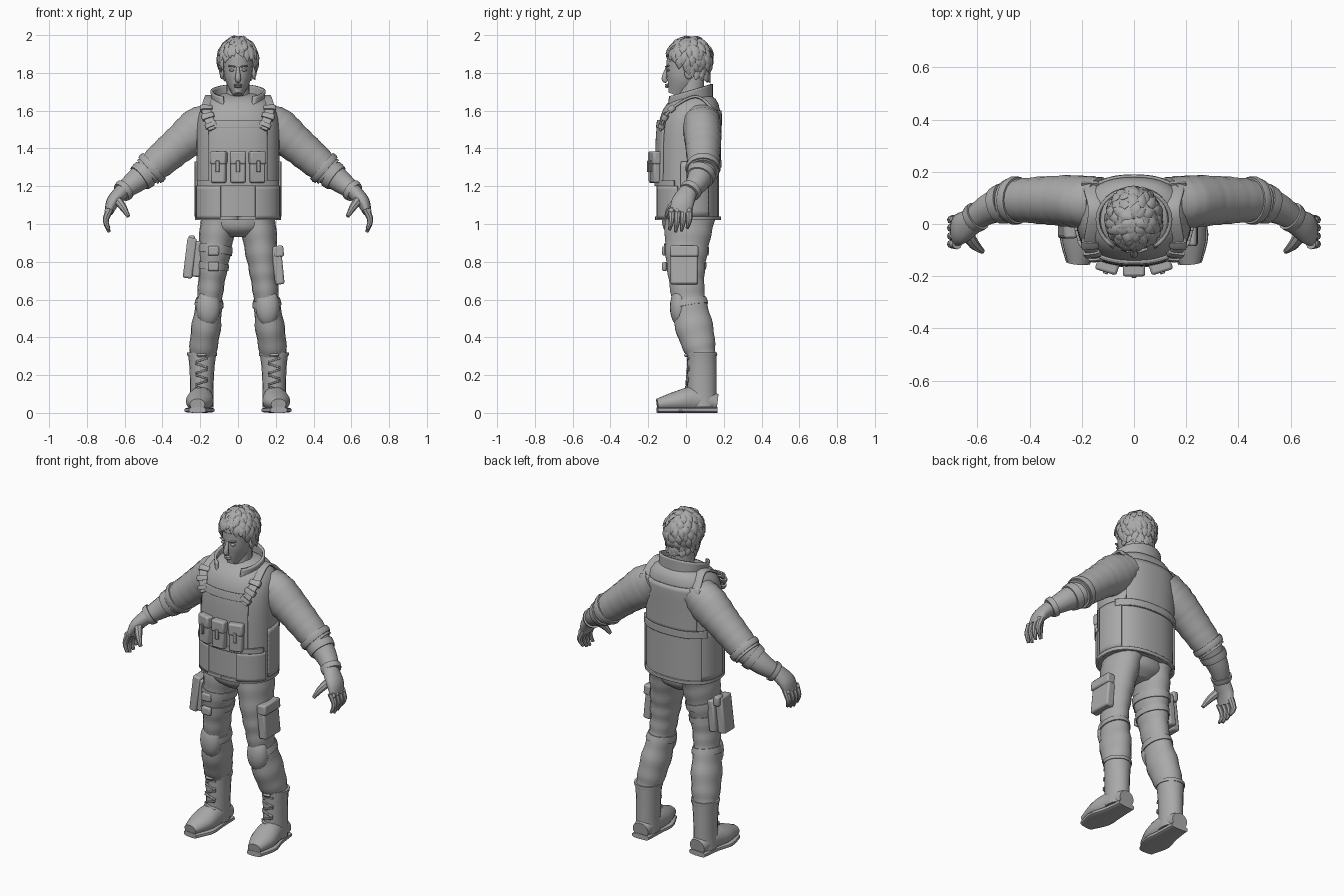
import bpy, bmesh, math, random
from mathutils import Vector, Matrix

random.seed(4)
if "Cube" in bpy.data.objects:
    bpy.data.objects.remove(bpy.data.objects["Cube"])

grey = bpy.data.materials.new("plain grey")
grey.use_nodes = True
grey.diffuse_color = (.4, .4, .4, 1)
grey.node_tree.nodes["Principled BSDF"].inputs["Base Color"].default_value = grey.diffuse_color
across, back, up = Vector((1, 0, 0)), Vector((0, 1, 0)), Vector((0, 0, 1))
parts = []


def finish(name, bm, bevel=0, thick=0):
    bmesh.ops.recalc_face_normals(bm, faces=bm.faces)
    mesh = bpy.data.meshes.new(name)
    bm.to_mesh(mesh)
    bm.free()
    mesh.materials.append(grey)
    part = bpy.data.objects.new(name, mesh)
    bpy.context.collection.objects.link(part)
    if thick:
        shell = part.modifiers.new("thickness", "SOLIDIFY")
        shell.thickness, shell.offset = thick, 0
    if bevel:
        rounding = part.modifiers.new("rounding", "BEVEL")
        rounding.width, rounding.segments = bevel, 2
    parts.append(part)


def power(value, exponent):
    return math.copysign(abs(value) ** exponent, value)


def spline(values, t):
    """Smooth value at t along an evenly spaced list of numbers or vectors."""
    last = len(values) - 1
    if not last:
        return values[0]
    i = min(int(t * last), last - 1)
    f = t * last - i
    a, b, c, d = values[max(i - 1, 0)], values[i], values[i + 1], values[min(i + 2, last)]
    return b + ((c - a) * f + (a * 2 - b * 5 + c * 4 - d) * f ** 2 + (b * 3 - a - c * 3 + d) * f ** 3) * .5


def add_loft(bm, rings):
    loops = [[bm.verts.new(point) for point in ring] for ring in rings]
    for low, high in zip(loops, loops[1:]):
        for k in range(len(low)):
            bm.faces.new((low[k - 1], low[k], high[k], high[k - 1]))
    bm.faces.new(loops[0])
    bm.faces.new(loops[-1])


def loft(name, rings):
    bm = bmesh.new()
    add_loft(bm, rings)
    finish(name, bm)


def ring_maker(path, widths, depths=None, ref=back, sides=18, square=1, folds=0):
    """Give a function that returns the cross-section at t along the path."""
    path = [Vector(p) for p in path]
    depths = depths or widths

    def ring(t, grow=0):
        tangent = spline(path, min(t + .01, 1)) - spline(path, max(t - .01, 0))
        v = (ref - tangent * ref.dot(tangent) / tangent.length_squared).normalized()
        u = v.cross(tangent.normalized())
        grow += folds * math.sin(t * 50)
        angles = [math.tau * k / sides for k in range(sides)]
        return [spline(path, t) + u * (spline(widths, t) + grow) * power(math.cos(a), square)
                + v * (spline(depths, t) + grow) * power(math.sin(a), square) for a in angles]
    return ring


def limb(name, *shape, steps=20, **options):
    ring = ring_maker(*shape, **options)
    loft(name, [ring(i / steps) for i in range(steps + 1)])
    return ring


def band(name, ring, start, end, grow):
    """A raised band around a limb."""
    middle = (start + end) / 2
    loft(name, [ring(start), ring(start, grow), ring(middle, grow * 1.2), ring(end, grow), ring(end)])


def box(name, centre, size, turn=0, roll=0, bevel=.01):
    bm = bmesh.new()
    place = Matrix.Translation(centre) @ Matrix.Rotation(turn, 4, "Z") @ Matrix.Rotation(roll, 4, "Y")
    bmesh.ops.create_cube(bm, size=1, matrix=place @ Matrix.Diagonal((*size, 1)))
    finish(name, bm, bevel=bevel)


def ball(name, centre, radii):
    bm = bmesh.new()
    place = Matrix.Translation(centre) @ Matrix.Diagonal((*radii, 1))
    bmesh.ops.create_uvsphere(bm, u_segments=20, v_segments=12, radius=1, matrix=place)
    finish(name, bm)


def sheet(name, point, thick, rows=10, columns=30):
    bm = bmesh.new()
    grid = [[bm.verts.new(point(i / rows, j / columns)) for j in range(columns + 1)] for i in range(rows + 1)]
    for low, high in zip(grid, grid[1:]):
        for j in range(columns):
            bm.faces.new((low[j], low[j + 1], high[j + 1], high[j]))
    finish(name, bm, thick=thick)


# Vest: straight sides that round over into the shoulders
def on_vest(z, angle, off=0):
    rise = (z - 1) / .7
    shrink = math.sqrt(1 - rise ** 12)
    x = (.22 * shrink + off) * power(math.sin(angle), .85)
    y = (.165 * shrink + off) * power(math.cos(angle), .85)
    return Vector((x, .01 + .045 * rise ** 6 - y, z))


VEST_LOW, VEST_HIGH = 1.02, 1.69
loft("vest_body", [[on_vest(VEST_LOW + (VEST_HIGH - VEST_LOW) * i / 24, math.tau * k / 40)
                    for k in range(40)] for i in range(25)])


def panel(name, low, high, start, end, off=.003):
    sheet(name, lambda i, j: on_vest(low + (high - low) * i, start + (end - start) * j, off), .012)


panel("chest_panel", 1.2, 1.55, -.7, .7)
panel("chest_top_band", 1.51, 1.55, -.7, .7, .007)
panel("back_panel", 1.33, 1.6, math.pi - .8, math.pi + .8)
panel("back_band", 1.3, 1.34, 2, math.tau - 2, .007)
panel("waist_band", 1.2, 1.23, -1.2, 1.2, .006)
panel("hem", VEST_LOW, 1.04, 0, math.tau)
for side in (1, -1):
    panel("front_skirt", 1.03, 1.2, side * .36, side * 1.3)
    panel("side_panel", 1.04, 1.33, side * 1.4, side * 2.2)

# Pouches on the belly, each with a flap and a closing tab
for k in (-1, 0, 1):
    x, y, turn = .1 * k, -.17 + .015 * abs(k), .3 * k
    box("pouch", (x, y, 1.3), (.08, .055, .165), turn)
    box("pouch_flap", (x, y, 1.35), (.086, .062, .07), turn)
    box("pouch_tab", (x * 1.08, y - .03, 1.305), (.02, .012, .06), turn, bevel=.003)

# Neck and open standing collar
limb("neck", [(0, -.02, 1.52), (0, .02, 1.64), (0, .03, 1.8)], [.09, .065, .06], [.1, .07, .07])


def on_collar(i, j):
    angle = .6 + (math.tau - 1.2) * j
    front = (1 + math.cos(angle)) / 2
    low = Vector((.125 * math.sin(angle), .035 - (.1 + .07 * front) * math.cos(angle), 1.645 - .1 * front))
    high = Vector((.14 * math.sin(angle), .015 - .12 * math.cos(angle), 1.74 - .07 * front))
    return low.lerp(high, i)


sheet("collar", on_collar, .014)

# Head and face
ball("skull", (0, .01, 1.87), (.085, .11, .1))
limb("face", [(0, -.05, 1.68), (0, -.02, 1.76), (0, 0, 1.86)], [.025, .066, .082], [.045, .085, .105])
limb("nose", [(0, -.1, 1.83), (0, -.115, 1.77), (0, -.1, 1.755)], [.007, .015, .01], steps=8)
for z in (1.737, 1.727):
    ball("lip", (0, -.1, z), (.022, .012, .006))
for side in (1, -1):
    ball("eye", (.033 * side, -.095, 1.815), (.014, .01, .007))
    box("brow", (.034 * side, -.1, 1.835), (.04, .012, .008), .35 * side, -.1 * side, .003)
    ball("ear", (.084 * side, .015, 1.8), (.012, .024, .034))


# Hair: a cap under overlapping pointed locks
def on_hair(drop, angle, grow=1):
    wide = math.sin(drop) if drop < math.pi / 2 else max(math.sin(drop), .84)
    x, y = .1 * wide * math.sin(angle), -.115 * wide * math.cos(angle)
    return Vector((0, .02, 1.87)) + Vector((x, y, .115 * math.cos(drop))) * grow


def hairline(angle):
    return .95 + 1.5 * ((1 - math.cos(angle)) / 2) ** .8


sheet("hair_cap", lambda i, j: on_hair(.03 + i * hairline(math.tau * j), math.tau * j), .012)
bm = bmesh.new()
for row in range(8):
    count = 6 + 3 * min(row, 5)
    for k in range(count):
        angle = math.tau * (k + row % 2 / 2 + random.uniform(-.25, .25)) / count
        root = (.06 + row / 7 * .94) * hairline(angle)
        length, sway = random.uniform(.4, .6), random.uniform(-.2, .2)
        lift = random.uniform(.05, .15)
        path = [on_hair(root + length * f, angle + sway * f, 1 + lift * f) for f in (0, .4, .7, 1)]
        outward = Vector((math.sin(angle), -math.cos(angle), .4))
        ring = ring_maker(path, [.019, .022, .013, .001], [.009, .01, .006, .001], ref=outward, sides=6)
        add_loft(bm, [ring(i / 5) for i in range(6)])
finish("hair_locks", bm)

limb("trouser_seat", [(0, .01, 1.08), (0, .01, .93)], [.19, .19, .17, .08], [.14, .14, .13, .08])

for s in (1, -1):
    # Sleeve, rolled cuffs and forearm
    sleeve = limb("sleeve", [(.13 * s, .08, 1.56), (.3 * s, .09, 1.43), (.48 * s, .09, 1.275)],
                  [.09, .115, .1, .09, .08], [.1, .1, .09, .08], folds=.002)
    band("rolled_cuff", sleeve, .86, .95, .008)
    band("cuff_edge", sleeve, .96, 1, .004)
    forearm = limb("forearm", [(.46 * s, .09, 1.29), (.55 * s, .06, 1.22), (.62 * s, .015, 1.165)],
                   [.075, .06, .043])
    band("sleeve_lining", forearm, .2, .35, .008)

    # Glove
    band("glove_cuff", forearm, .8, .98, .01)
    limb("palm", [(.6 * s, .02, 1.185), (.66 * s, -.015, 1.12), (.684 * s, -.03, 1.06)],
         [.042, .036, .022], [.045, .06, .056])
    for k in range(4):
        y, short = .016 - .031 * k, (.02, .005, 0, .012)[k]
        limb("finger", [(.677 * s, y, 1.08), (.7 * s, y, 1.02), (.683 * s, y - .01, .957 + short)],
             [.02, .016, .008], sides=8, steps=8)
        ball("knuckle", (.69 * s, y, 1.07), (.016, .014, .016))
    limb("thumb", [(.645 * s, -.03, 1.135), (.61 * s, -.08, 1.09), (.58 * s, -.105, 1.04)],
         [.026, .02, .01], sides=8, steps=8)

    # Shoulder strap with buckles
    strap = limb("shoulder_strap", [on_vest(1.5, .55 * s, .01), on_vest(1.6, .85 * s, .012),
                                    (.15 * s, .05, 1.675), on_vest(1.6, (math.pi - .85) * s, .012),
                                    on_vest(1.5, (math.pi - .6) * s, .01)],
                 [.008], [.025], ref=across, square=.5)
    for t in (.05, .15, .25, .75, .85):
        band("strap_buckle", strap, t, t + .05, .008)

    # Trouser leg with folds, and knee pad
    leg = limb("trouser_leg", [(.1 * s, .02, 1.05), (.13 * s, 0, .8), (.155 * s, .02, .56), (.19 * s, .085, .3)],
               [.095, .09, .076, .067, .078, .07], [.138, .12, .1, .09, .1, .075], steps=40, folds=.002)
    band("knee_strap", leg, .61, .66, .006)
    ball("knee_pad", (.157 * s, -.035, .56), (.064, .05, .1))

    # Boot shaft, foot, sole and laces
    shaft = limb("boot_shaft", [(.19 * s, .085, .32), (.193 * s, .085, .03)], [.076, .066, .062, .064], [.077])
    band("boot_top", shaft, 0, .1, .004)
    path = [(.19 * s, .165, .055), (.195 * s, .05, .07), (.205 * s, -.05, .06), (.215 * s, -.152, .045)]
    limb("boot_foot", path, [.05, .065, .072, .04], [.045, .07, .055, .03], ref=up)
    limb("boot_sole", [(x, y, .015) for x, y, z in path], [.055, .065, .08, .045], [.015], ref=up, square=.6)
    for k in range(6):
        box("boot_lace", (.192 * s, .004 + .002 * k, .13 + .03 * k), (.07, .016, .01),
            roll=.3 * (-1) ** k, bevel=.003)
    box("lace_knot", (.192 * s, 0, .305), (.05, .02, .02))

    # Thigh gear: cargo pocket on the left, strapped holster on the right
    if s > 0:
        box("cargo_pocket", (.212, -.01, .78), (.05, .145, .2), roll=-.1)
        box("cargo_flap", (.214, -.01, .855), (.055, .15, .06), roll=-.1)
    else:
        box("holster", (-.255, -.005, .82), (.05, .1, .215), roll=.12)
        box("holster_back", (-.215, .01, .815), (.045, .12, .19), roll=.1)
        box("holster_grip", (-.245, .04, .91), (.035, .055, .06))
        for t in (.23, .34):
            band("thigh_strap", leg, t, t + .05, .006)
            box("thigh_buckle", (-.13, -.115, 1.03 - .75 * t), (.06, .024, .05))

# Smooth shading with sharp edges kept
bpy.ops.object.select_all(action="DESELECT")
for part in parts:
    part.select_set(True)
bpy.context.view_layer.objects.active = parts[0]
bpy.ops.object.shade_smooth_by_angle(angle=math.radians(40))
